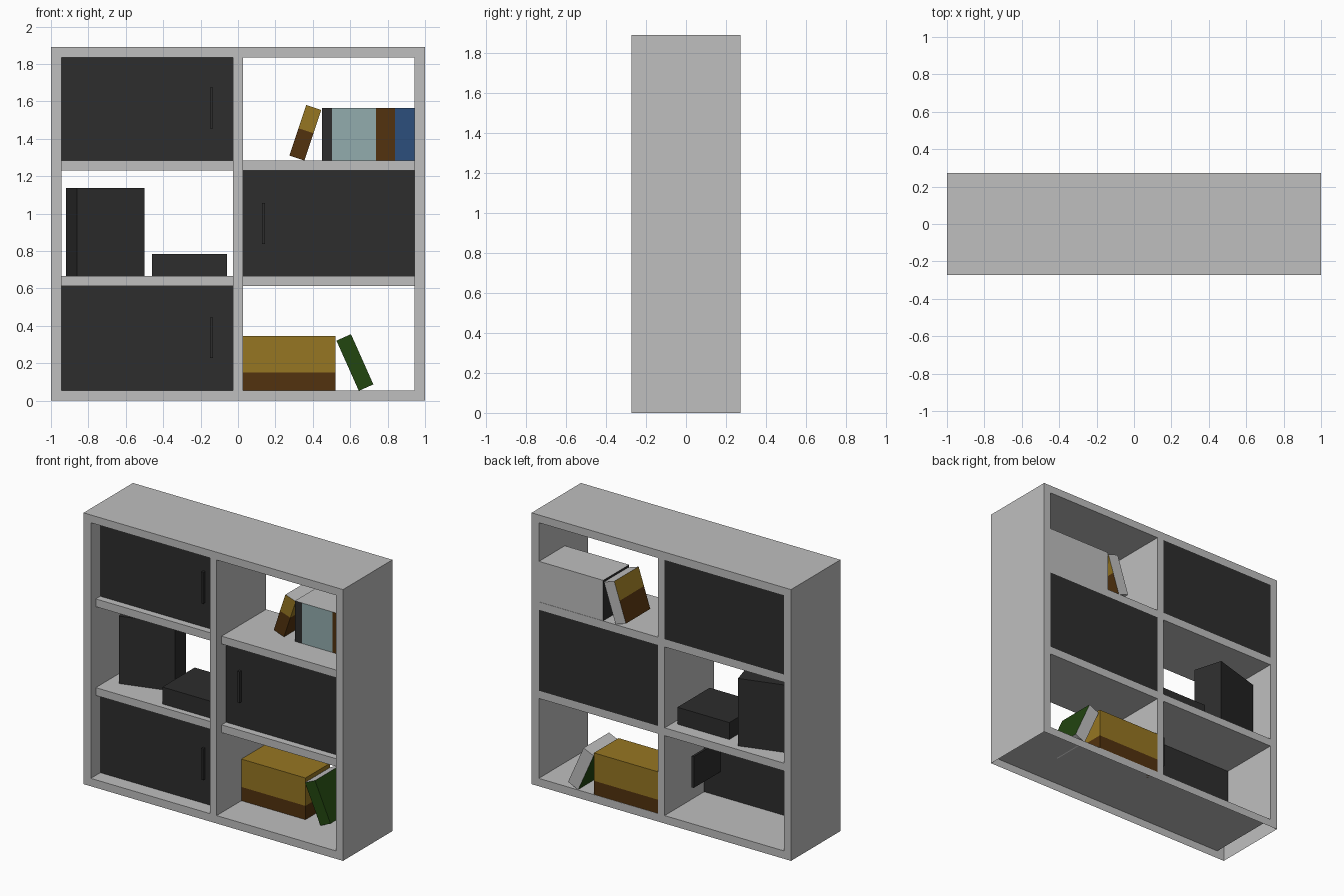
import bpy, bmesh, math

if "Cube" in bpy.data.objects:
    bpy.data.objects.remove(bpy.data.objects["Cube"])

def srgb(c):
    return tuple(((v / 255 + 0.055) / 1.055) ** 2.4 for v in c) + (1,)

def material(name, rgb):
    m = bpy.data.materials.new(name)
    m.diffuse_color = srgb(rgb)
    m.use_nodes = True
    m.node_tree.nodes["Principled BSDF"].inputs["Base Color"].default_value = m.diffuse_color
    return m

GREY = material("light_grey", (191, 191, 191))
DARK = material("charcoal", (45, 45, 45))
OCHRE = material("ochre", (150, 118, 34))
BROWN = material("brown", (82, 50, 14))
TEAL = material("pale_teal", (146, 172, 174))
BLUE = material("blue", (44, 78, 124))
GREEN = material("green", (34, 70, 16))

def finish(name, bm, mats):
    bmesh.ops.recalc_face_normals(bm, faces=bm.faces)
    me = bpy.data.meshes.new(name)
    bm.to_mesh(me)
    bm.free()
    for m in mats:
        me.materials.append(m)
    ob = bpy.data.objects.new(name, me)
    bpy.context.collection.objects.link(ob)
    return ob

def block(name, x, y, z, mats, lean=0, turn=0, split=None, pages=False):
    """Box from ranges; split = height fraction where mats[1] takes over,
    pages = grey top, bottom and back faces (last material)."""
    size = [b - a for a, b in (x, y, z)]
    bm = bmesh.new()
    bmesh.ops.create_cube(bm, size=1)
    bmesh.ops.scale(bm, vec=size, verts=bm.verts)
    cut = None
    if split:
        cut = (split - 0.5) * size[2]
        bmesh.ops.bisect_plane(bm, geom=bm.verts[:] + bm.edges[:] + bm.faces[:],
                               plane_co=(0, 0, cut), plane_no=(0, 0, 1))
    bm.normal_update()
    for f in bm.faces:
        if pages and (abs(f.normal.z) > 0.5 or f.normal.y > 0.5):
            f.material_index = len(mats) - 1
        elif split and f.calc_center_median().z > cut:
            f.material_index = 1
    ob = finish(name, bm, mats)
    ob.location = [(a + b) / 2 for a, b in (x, y, z)]
    ob.rotation_euler = (0, math.radians(lean), math.radians(turn))
    return ob

W, D, H, T, C = 1.0, 0.272, 1.89, 0.056, 0.026
IN = W - T                                # inner half width
LEFT, RIGHT = (-IN, -C), (C, IN)
ROWS = [(0.055, 0.612), (0.666, 1.23), (1.284, 1.836)]

# Outer frame: hollow shell, open underneath
bm = bmesh.new()
outer = [(-W, 0), (W, 0), (W, H), (-W, H)]
inner = [(-IN, ROWS[0][0]), (IN, ROWS[0][0]), (IN, ROWS[2][1]), (-IN, ROWS[2][1])]
of, ob_, nf, nb = [[bm.verts.new((px, y, pz)) for px, pz in loop]
                   for loop, y in ((outer, -D), (outer, D), (inner, -D), (inner, D))]
for i in range(4):
    j = (i + 1) % 4
    bm.faces.new((of[i], of[j], nf[j], nf[i]))
    bm.faces.new((ob_[j], ob_[i], nb[i], nb[j]))
    bm.faces.new((nf[i], nf[j], nb[j], nb[i]))
    if i:
        bm.faces.new((of[j], of[i], ob_[i], ob_[j]))
finish("outer_frame", bm, [GREY])

# Divider and shelves (shelves set back from the front)
block("centre_divider", (-C, C), (-D, D), (ROWS[0][0], ROWS[2][1]), [GREY])
for side, xs in (("left", LEFT), ("right", RIGHT)):
    for i in range(2):
        block(f"{side}_shelf_{i + 1}", xs, (-D + 0.055, D), (ROWS[i][1], ROWS[i + 1][0]), [GREY])

# Cupboards: two closed to the back, the lowest just a thin door; long handles
for name, xs, row, back, hx in (("top_cupboard", LEFT, 2, D, -0.143),
                                ("middle_cupboard", RIGHT, 1, D, 0.136),
                                ("bottom_door", LEFT, 0, -0.163, -0.143)):
    z0 = ROWS[row][0]
    block(name, xs, (-0.168, back), ROWS[row], [DARK])
    block(name + "_handle", (hx - 0.008, hx + 0.008), (-0.19, 0.13),
          (z0 + 0.172, z0 + 0.39), [DARK])

# Storage boxes in the middle left bay
z1 = ROWS[1][0]
block("tall_box", (-0.8975, -0.5225), (-0.0345, 0.1775), (z1, 1.136), [DARK], turn=16.4)
block("flat_box", (-0.46, -0.06), (-0.175, 0.18), (z1, 0.784), [DARK])

# Upright books in the top right bay
z2 = ROWS[2][0]
for name, xs, mat in (("dark_book", (0.449, 0.502), DARK), ("teal_books", (0.502, 0.737), TEAL),
                      ("brown_book", (0.737, 0.84), BROWN), ("blue_book", (0.84, IN), BLUE)):
    block(name, xs, (-0.015, 0.27), (z2, 1.566), [mat, GREY], pages=True)

# Two-tone leaning book
block("leaning_two_tone_book", (0.318, 0.402), (0, 0.268), (1.29, 1.575),
      [BROWN, OCHRE, GREY], lean=18.4, split=0.54, pages=True)

# Bottom right bay: two-tone row and leaning green book
block("two_tone_row", (C, 0.52), (0, 0.27), (ROWS[0][0], 0.345), [BROWN, OCHRE], split=0.33)
block("leaning_green_book", (0.5825, 0.6675), (-0.015, 0.265), (0.057, 0.351),
      [GREEN, GREY], lean=-24, pages=True)
